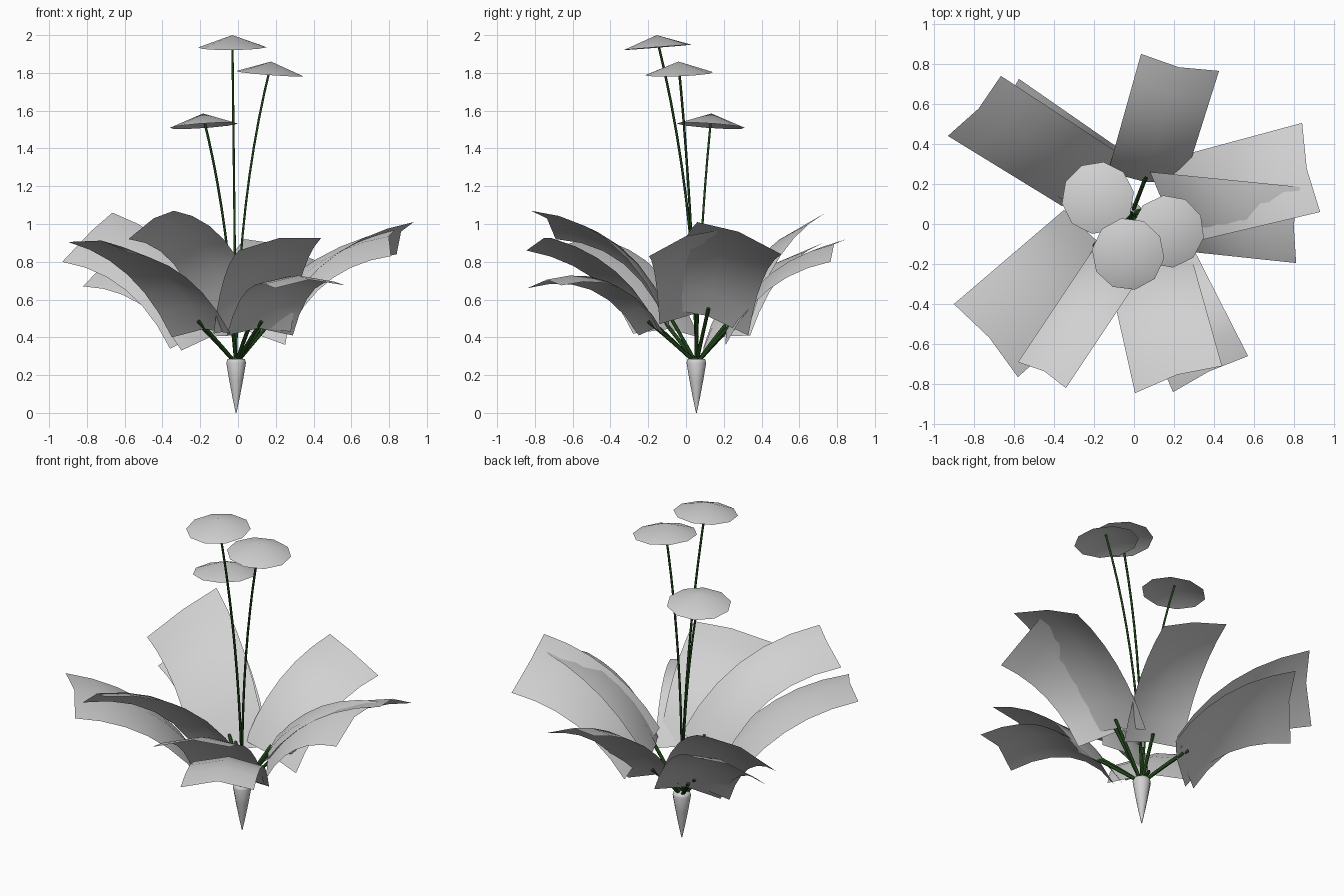
import bpy
import bmesh
from math import cos, sin, tau
from mathutils import Vector

if "Cube" in bpy.data.objects:
    bpy.data.objects.remove(bpy.data.objects["Cube"], do_unlink=True)


def make_material(name, colour):
    mat = bpy.data.materials.new(name)
    mat.use_nodes = True
    mat.diffuse_color = colour
    mat.node_tree.nodes["Principled BSDF"].inputs["Base Color"].default_value = colour
    return mat


PALE = make_material("pale grey", (0.64, 0.64, 0.64, 1))
GREEN = make_material("dark stem green", (0.013, 0.055, 0.009, 1))
CROWN = Vector((-0.01, 0.055, 0.26))   # where every stem leaves the root
UP = Vector((0, 0, 1))


def finish(name, bm, mat):
    mesh = bpy.data.meshes.new(name)
    bm.to_mesh(mesh)
    bm.free()
    mesh.materials.append(mat)
    for poly in mesh.polygons:
        poly.use_smooth = True
    obj = bpy.data.objects.new(name, mesh)
    bpy.context.collection.objects.link(obj)


def stem(name, start, control, end, radius, steps=6):
    """Round stem swept along a quadratic arc."""
    curve = bpy.data.curves.new(name, "CURVE")
    curve.dimensions = "3D"
    curve.bevel_depth = radius
    curve.bevel_resolution = 1
    curve.use_fill_caps = True
    spline = curve.splines.new("POLY")
    spline.points.add(steps)
    for i, point in enumerate(spline.points):
        t = i / steps
        pos = start * (1 - t) ** 2 + control * 2 * t * (1 - t) + end * t * t
        point.co = (*pos, 1)
    curve.materials.append(GREEN)
    obj = bpy.data.objects.new(name, curve)
    bpy.context.collection.objects.link(obj)


def leaf(name, inner_a, inner_b, outer_a, outer_b, arch):
    """Arched, cambered sheet spanning four corners, with its stalk."""
    a0, b0, a1, b1 = map(Vector, (inner_a, inner_b, outer_a, outer_b))

    def surface(t, s):
        # bend each lengthwise strip within its own vertical plane
        root, tip = a0.lerp(b0, s), a1.lerp(b1, s)
        along = (tip - root).normalized()
        lift = (UP - along * along.z).normalized()
        return root.lerp(tip, t) + lift * (arch * 4 * t * (1 - t) + 0.165 * s * (1 - s))

    bm = bmesh.new()
    rows, cols = 6, 2
    grid = [[bm.verts.new(surface(i / rows, j / cols)) for j in range(cols + 1)]
            for i in range(rows + 1)]
    for i in range(rows):
        for j in range(cols):
            bm.faces.new((grid[i][j], grid[i + 1][j], grid[i + 1][j + 1], grid[i][j + 1]))
    bm.normal_update()
    if sum(f.normal.z for f in bm.faces) < 0:
        bmesh.ops.reverse_faces(bm, faces=bm.faces)
    finish(name, bm, PALE)

    end = surface(0.08, 0.5) - UP * 0.02
    stem(name + "_stalk", CROWN, CROWN.lerp(end, 0.5) + UP * 0.01, end, 0.01)


def flower(name, apex, tilt, bend):
    """Shallow ten-sided cap on a long bent stem."""
    axis = Vector(tilt).normalized()
    apex = Vector(apex)
    centre = apex - axis * 0.065
    turn = axis.to_track_quat("Z", "Y")
    sides, radius = 10, 0.182
    bm = bmesh.new()
    top = bm.verts.new(apex)
    rim = [bm.verts.new(centre + turn @ Vector((cos(k * tau / sides), sin(k * tau / sides), 0)) * radius)
           for k in range(sides)]
    for k in range(sides):
        bm.faces.new((rim[k], rim[(k + 1) % sides], top))
    finish(name, bm, PALE)
    stem(name + "_stem", CROWN, Vector(bend), apex - axis * 0.02, 0.0065, 10)


# Tapered root, turned from a profile
bm = bmesh.new()
profile = [(0.002, 0), (0.019, 0.08), (0.036, 0.17), (0.052, 0.265), (0.046, 0.285), (0.002, 0.29)]
ring = [bm.verts.new((CROWN.x + r, CROWN.y, z)) for r, z in profile]
edges = [bm.edges.new(pair) for pair in zip(ring, ring[1:])]
bmesh.ops.spin(bm, geom=ring + edges, cent=CROWN, axis=UP, angle=tau, steps=12)
bmesh.ops.remove_doubles(bm, verts=bm.verts, dist=0.0005)
bmesh.ops.recalc_face_normals(bm, faces=bm.faces)
finish("root", bm, PALE)

# Leaves: two inner corners, then the two outer corners
leaf("back_right_upper_leaf", (-.36, .09, .34), (-.04, .33, .45),
     (-.93, .44, .80), (-.665, .74, 1.06), .1)
leaf("back_right_lower_leaf", (-.3, .09, .33), (-.02, .34, .41),
     (-.82, .39, .67), (-.575, .725, .90), .09)
leaf("back_leaf", (-.13, .26, .44), (.25, .21, .36),
     (.035, .85, .92), (.425, .765, .80), .09)
leaf("left_upper_leaf", (.19, .33, .41), (.25, -.1, .55),
     (.84, .505, .84), (.93, .06, 1.01), .09)
leaf("left_lower_leaf", (.08, .26, .52), (.29, -.14, .47),
     (.83, .185, .97), (.81, -.195, .83), .08)
leaf("front_upper_leaf", (-.13, -.24, .42), (.28, -.14, .43),
     (.005, -.845, .86), (.44, -.71, .925), .09)
leaf("front_lower_leaf", (-.06, -.25, .41), (.29, -.11, .41),
     (.195, -.84, .66), (.57, -.66, .675), .125)
leaf("front_right_upper_leaf", (-.18, -.09, .44), (.12, -.13, .54),
     (-.58, -.69, .92), (-.34, -.82, 1.07), .13)
leaf("right_leaf", (-.35, .07, .40), (-.04, -.28, .42),
     (-.9, -.4, .905), (-.58, -.765, .85), .095)

# Flowers: apex, facing direction, bend of the stem
flower("tall_flower", (-.03, -.155, 2.0), (-.01, -.08, 1), (-.02, .05, 1.15))
flower("middle_flower", (.175, -.04, 1.86), (.075, -.04, 1), (.0, .03, 1.15))
flower("short_flower", (-.185, .135, 1.585), (-.07, .07, 1), (-.04, .075, 1.0))
